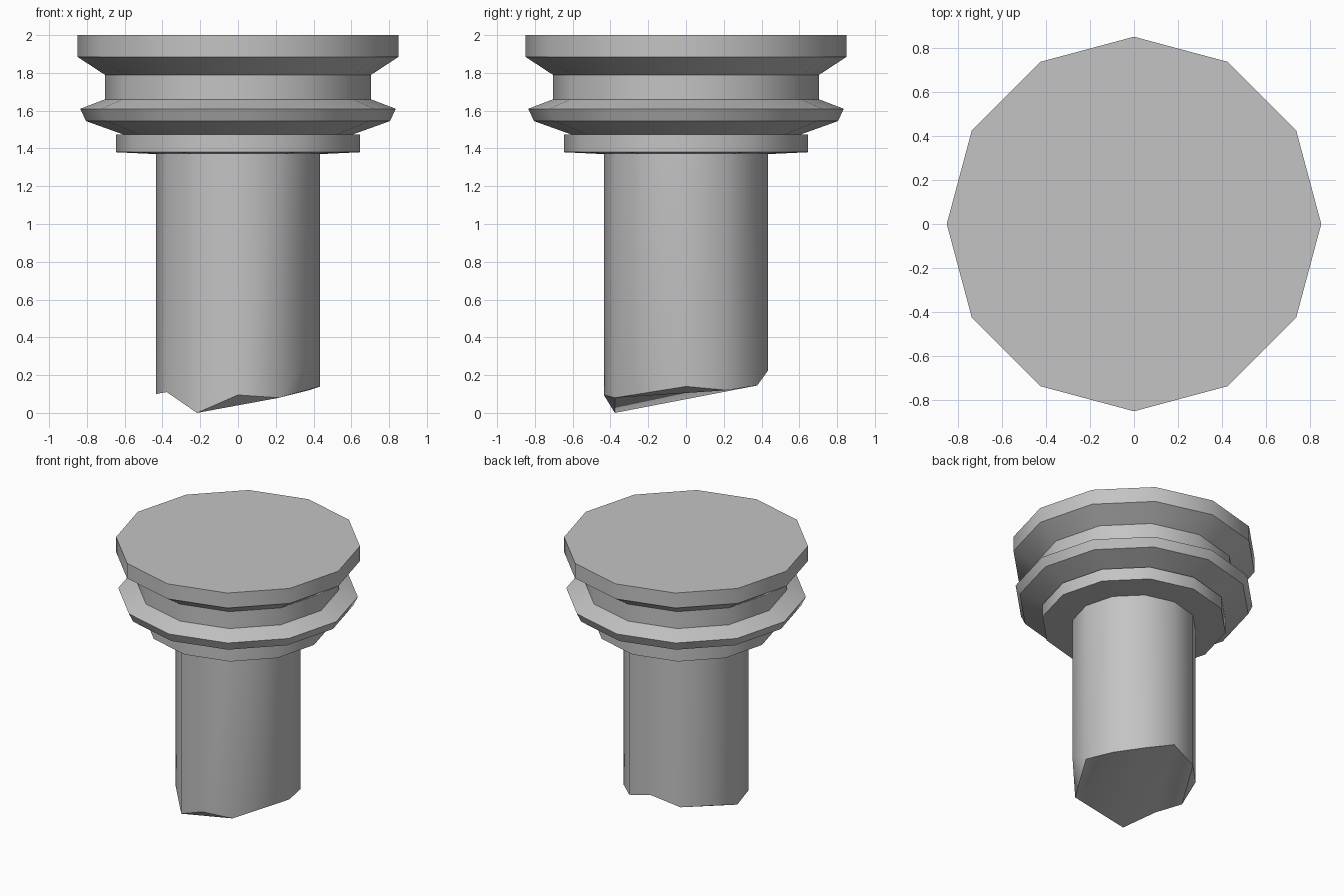
import bpy, bmesh
from math import cos, sin, pi, radians

cube = bpy.data.objects.get("Cube")
if cube:
    bpy.data.objects.remove(cube)

SIDES = 12

stone = bpy.data.materials.new("grey stone")
stone.use_nodes = True
grey = (0.55, 0.55, 0.55, 1)
stone.diffuse_color = grey
stone.node_tree.nodes["Principled BSDF"].inputs["Base Color"].default_value = grey


def ring(bm, radius, heights):
    """Twelve-sided ring of vertices, one height per corner."""
    return [bm.verts.new((radius * cos(2 * pi * i / SIDES),
                          radius * sin(2 * pi * i / SIDES), z))
            for i, z in enumerate(heights)]


def bridge(bm, lower, upper):
    for i in range(SIDES):
        j = (i + 1) % SIDES
        bm.faces.new((lower[i], lower[j], upper[j], upper[i]))


def finish(bm, name):
    bmesh.ops.recalc_face_normals(bm, faces=bm.faces)
    mesh = bpy.data.meshes.new(name)
    bm.to_mesh(mesh)
    bm.free()
    mesh.materials.append(stone)
    obj = bpy.data.objects.new(name, mesh)
    bpy.context.collection.objects.link(obj)
    bpy.ops.object.select_all(action='DESELECT')
    obj.select_set(True)
    bpy.context.view_layer.objects.active = obj
    bpy.ops.object.shade_smooth_by_angle(angle=radians(35))
    return obj


# Moulded capital: collar, flared ring, neck and top slab
profile = [(0.435, 1.37), (0.645, 1.38), (0.645, 1.475), (0.61, 1.475),
           (0.805, 1.545), (0.835, 1.61), (0.705, 1.66), (0.705, 1.79),
           (0.85, 1.885), (0.85, 2.0)]
bm = bmesh.new()
rings = [ring(bm, r, [z] * SIDES) for r, z in profile]
for lower, upper in zip(rings, rings[1:]):
    bridge(bm, lower, upper)
bm.faces.new(rings[0])
bm.faces.new(rings[-1])
finish(bm, "capital")

# Column shaft with a broken lower end
broken = [0.14, 0.12, 0.145, 0.225, 0.165, 0.16,
          0.10, 0.11, 0.0, 0.095, 0.08, 0.29]
bm = bmesh.new()
low = ring(bm, 0.435, broken)
top = ring(bm, 0.435, [1.4] * SIDES)
bridge(bm, low, top)
bm.faces.new(top)
# Main break surface, then the notch beside it
main = bm.faces.new(low[1:11])
bm.faces.new((low[10], low[11], low[0]))
bm.faces.new((low[10], low[0], low[1]))
bmesh.ops.triangulate(bm, faces=[main])
finish(bm, "shaft")
